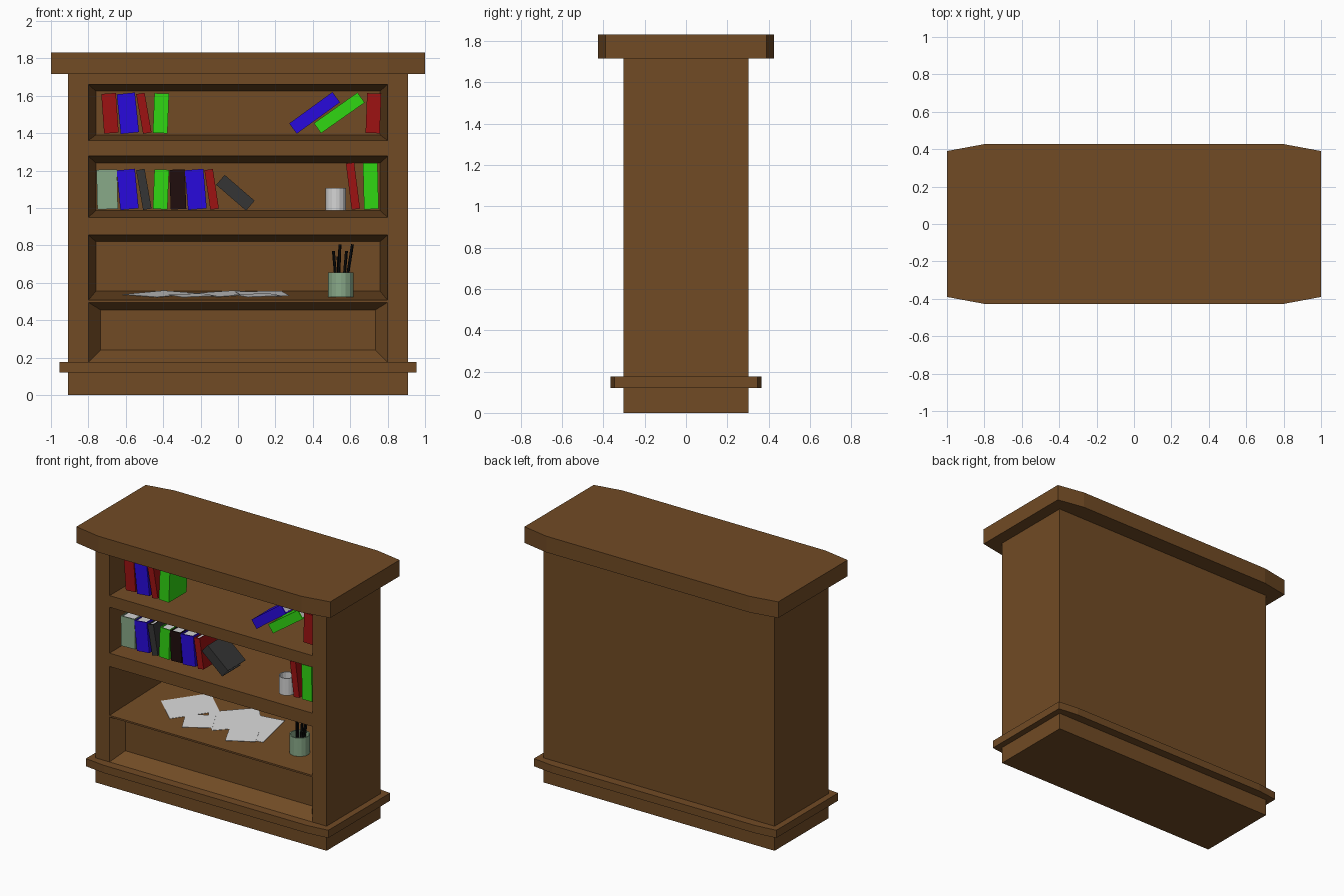
import bpy, bmesh, math
from mathutils import Matrix, Vector

if "Cube" in bpy.data.objects:
    bpy.data.objects.remove(bpy.data.objects["Cube"])


def material(name, r, g, b):
    m = bpy.data.materials.new(name)
    m.diffuse_color = (r, g, b, 1)
    m.use_nodes = True
    m.node_tree.nodes["Principled BSDF"].inputs["Base Color"].default_value = m.diffuse_color
    return m


WOOD = material("brown wood", .165, .07, .018)
RED = material("red cover", .34, .006, .006)
BLUE = material("blue cover", .022, .003, .72)
GREEN = material("green cover", .03, .68, .006)
SAGE = material("sage green", .25, .40, .25)
GREY = material("dark grey", .036, .036, .036)
DARK = material("dark maroon", .014, .004, .004)
BLACK = material("black", .004, .004, .004)
WHITE = material("white paper", .66, .66, .66)


def finish(name, bm, mats, matrix=None):
    bmesh.ops.recalc_face_normals(bm, faces=bm.faces)
    me = bpy.data.meshes.new(name)
    bm.to_mesh(me)
    bm.free()
    for m in mats:
        me.materials.append(m)
    ob = bpy.data.objects.new(name, me)
    bpy.context.collection.objects.link(ob)
    if matrix:
        ob.matrix_world = matrix
    return ob


def prism(bm, outline, z0, z1, mat=0):
    """Extrude an xy outline from z0 to z1."""
    lo = [bm.verts.new((x, y, z0)) for x, y in outline]
    hi = [bm.verts.new((x, y, z1)) for x, y in outline]
    n = len(lo)
    faces = [bm.faces.new(lo[::-1]), bm.faces.new(hi)]
    faces += [bm.faces.new((lo[i], lo[(i + 1) % n], hi[(i + 1) % n], hi[i])) for i in range(n)]
    for f in faces:
        f.material_index = mat


def rect(x0, x1, y0, y1):
    return [(x0, y0), (x1, y0), (x1, y1), (x0, y1)]


# Cabinet body: box whose front has pockets that narrow towards the back
FY, BY = -.303, .303
levels = [0, .175, .495, .507, .855, .95, 1.277, 1.36, 1.66, 1.72]
# lower level index: (inset in x, floor z, ceiling z, depth)
pockets = {1: (.065, .24, .455, .085),
           3: (.04, .555, .82, .57),
           5: (.04, .985, 1.24, .57),
           7: (.04, 1.39, 1.625, .57)}
bm = bmesh.new()
rows = [[bm.verts.new((x, y, z)) for x, y in
         ((-.91, FY), (-.8, FY), (.8, FY), (.91, FY), (.91, BY), (-.91, BY))] for z in levels]
bm.faces.new(rows[0])
bm.faces.new(rows[-1])
for i in range(len(rows) - 1):
    a, b = rows[i], rows[i + 1]
    for j in range(6):
        k = (j + 1) % 6
        ring = [a[j], a[k], b[k], b[j]]
        if j == 1 and i in pockets:
            dx, zf, zc, d = pockets[i]
            x, y = .8 - dx, FY + d
            inner = [bm.verts.new(p) for p in
                     ((-x, y, zf), (x, y, zf), (x, y, zc), (-x, y, zc))]
            for s in range(4):
                t = (s + 1) % 4
                bm.faces.new((ring[s], ring[t], inner[t], inner[s]))
            bm.faces.new(inner)
        else:
            bm.faces.new(ring)
finish("cabinet_body", bm, [WOOD])


# Top slab and base trim, both with gently clipped corners
def clipped_slab(name, hx, hy, mx, ey, z0, z1):
    bm = bmesh.new()
    prism(bm, [(-mx, -hy), (mx, -hy), (hx, -ey), (hx, ey),
               (mx, hy), (-mx, hy), (-hx, ey), (-hx, -ey)], z0, z1)
    finish(name, bm, [WOOD])


clipped_slab("top_slab", 1, .427, .8, .39, 1.715, 1.83)
clipped_slab("base_trim", .955, .366, .8, .347, .12, .175)


# Books: U-shaped cover with the spine in front, and a recessed page block
def book(name, bottom, top, w, cover, y=-.24, depth=.2):
    b, t = Vector((bottom[0], y, bottom[1])), Vector((top[0], y, top[1]))
    h, e, r = (t - b).length, .008, .006
    bm = bmesh.new()
    o, i = w / 2, w / 2 - e
    prism(bm, [(-o, 0), (o, 0), (o, depth), (i, depth), (i, e),
               (-i, e), (-i, depth), (-o, depth)], 0, h)
    prism(bm, rect(-i, i, e, depth - r), r, h - r, 1)
    ang = math.atan2(t.x - b.x, t.z - b.z)
    finish(name, bm, [cover, WHITE], Matrix.Translation(b) @ Matrix.Rotation(ang, 4, 'Y'))


# (bottom centre x, top centre x, width, cover) for upright books
top_row = [(-.677, -.692, .078, RED), (-.578, -.600, .098, BLUE),
           (-.485, -.522, .046, RED), (-.416, -.408, .078, GREEN), (.720, .728, .076, RED)]
mid_row = [(-.697, -.702, .110, SAGE), (-.580, -.600, .098, BLUE),
           (-.485, -.522, .046, GREY), (-.416, -.408, .078, GREEN),
           (-.318, -.326, .083, DARK), (-.217, -.235, .100, BLUE), (-.125, -.157, .046, RED)]
tall_row = [(.630, .599, .045, RED), (.713, .707, .078, GREEN)]
for label, row, z0, z1 in (("top", top_row, 1.40, 1.612), ("middle", mid_row, .993, 1.205),
                           ("tall", tall_row, .993, 1.24)):
    for n, (xb, xt, w, c) in enumerate(row):
        book(f"{label}_shelf_book_{n + 1}", (xb, z0), (xt, z1), w, c)

# Leaning books
book("leaning_blue_book", (.294, 1.424), (.525, 1.592), .068, BLUE)
book("leaning_green_book", (.425, 1.426), (.658, 1.590), .066, GREEN)
book("leaning_grey_book", (.066, 1.012), (-.094, 1.150), .070, GREY)


# Cups: hollow cylinders
def cup(name, x, y, z0, z1, r, mat, sides=16):
    bm = bmesh.new()
    prof = [(r, 0), (r, z1 - z0), (r * .88, z1 - z0), (r * .88, .015)]
    rings = [[bm.verts.new((q * math.cos(2 * math.pi * k / sides),
                            q * math.sin(2 * math.pi * k / sides), z))
              for k in range(sides)] for q, z in prof]
    for a, b in zip(rings, rings[1:]):
        for k in range(sides):
            m = (k + 1) % sides
            bm.faces.new((a[k], a[m], b[m], b[k]))
    bm.faces.new(rings[0])
    bm.faces.new(rings[-1])
    finish(name, bm, [mat], Matrix.Translation((x, y, z0)))


cup("white_mug", .523, -.195, .985, 1.107, .054, WHITE)
cup("pen_cup", .55, -.09, .525, .655, .068, SAGE)

# Pens standing in the cup
for n, (xb, xt, yb, yt, zt) in enumerate([(.53, .51, -.08, -.06, .77), (.535, .545, -.10, -.12, .805),
                                          (.56, .58, -.07, -.05, .77), (.57, .612, -.10, -.11, .805),
                                          (.54, .535, -.07, -.04, .74)]):
    b, t = Vector((xb, yb, .54)), Vector((xt, yt, zt))
    bm = bmesh.new()
    bmesh.ops.create_cone(bm, cap_ends=True, segments=6, radius1=.008, radius2=.008, depth=(t - b).length)
    rot = (t - b).to_track_quat('Z', 'Y').to_matrix().to_4x4()
    finish(f"pen_{n + 1}", bm, [BLACK], Matrix.Translation((b + t) / 2) @ rot)

# Loose papers lying on the sloping shelf: x, y, length, width, turn
slope = .048 / .57
for n, (x, y, l, w, deg) in enumerate([(-.415, .055, .33, .25, 48), (-.06, .055, .33, .25, 40),
                                       (.13, .025, .31, .25, 98), (-.245, -.09, .20, .17, 27),
                                       (.106, -.10, .20, .17, 25)]):
    bm = bmesh.new()
    prism(bm, rect(-l / 2, l / 2, -w / 2, w / 2), 0, .002)
    z = .509 + slope * (y - FY) + .0015 * n
    finish(f"paper_{n + 1}", bm, [WHITE], Matrix.Translation((x, y, z))
           @ Matrix.Rotation(math.atan(slope), 4, 'X') @ Matrix.Rotation(math.radians(deg), 4, 'Z'))
